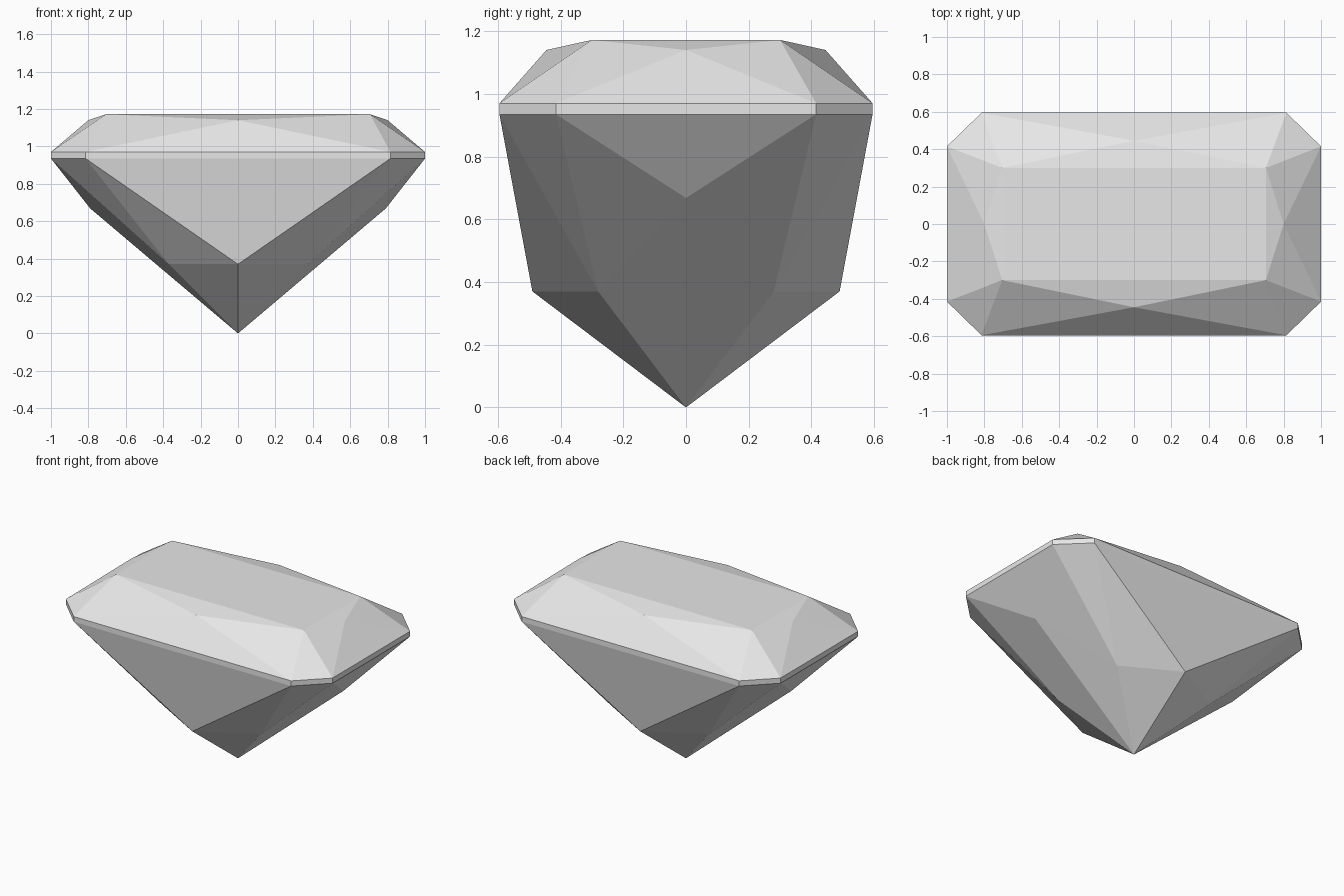
import bpy
import bmesh

cube = bpy.data.objects.get("Cube")
if cube:
    bpy.data.objects.remove(cube)

GIRDLE_LOW, GIRDLE_HIGH = 0.935, 0.97

stone = bpy.data.materials.new("pale_grey_stone")
stone.use_nodes = True
colour = (0.8, 0.8, 0.8, 1)
stone.diffuse_color = colour
stone.node_tree.nodes["Principled BSDF"].inputs["Base Color"].default_value = colour


def girdle_corner(sx, sy, z):
    """The long-side and short-side ends of one clipped corner."""
    return (0.815 * sx, 0.595 * sy, z), (sx, 0.415 * sy, z)


def facets(corner, long_mid, short_mid, z, tip=None):
    """Facets joining a girdle outline to four corner points and four side points."""
    faces = []
    for sx in (-1, 1):
        for sy in (-1, 1):
            a, b = girdle_corner(sx, sy, z)
            c = (corner[0] * sx, corner[1] * sy, corner[2])
            front = (0, long_mid[0] * sy, long_mid[1])
            side = (short_mid[0] * sx, 0, short_mid[1])
            faces += [(a, b, c), (a, c, front), (b, side, c)]
            if tip:
                faces += [(front, c, tip), (c, side, tip)]
    # Large triangles on the four straight sides
    for s in (-1, 1):
        faces.append((girdle_corner(-1, s, z)[0], girdle_corner(1, s, z)[0],
                      (0, long_mid[0] * s, long_mid[1])))
        faces.append((girdle_corner(s, -1, z)[1], girdle_corner(s, 1, z)[1],
                      (short_mid[0] * s, 0, short_mid[1])))
    return faces


# Crown: sloping facets, thin bevels and the flat table on top
table = (0.705, 0.30, 1.172)
tx, ty, tz = table
crown = facets(table, (0.445, 1.14), (0.80, 1.14), GIRDLE_HIGH)
for s in (-1, 1):
    crown.append(((-tx, ty * s, tz), (tx, ty * s, tz), (0, 0.445 * s, 1.14)))
    crown.append(((tx * s, -ty, tz), (tx * s, ty, tz), (0.80 * s, 0, 1.14)))
crown.append(((-tx, -ty, tz), (tx, -ty, tz), (tx, ty, tz), (-tx, ty, tz)))

# Girdle: narrow upright band around the widest outline
outline = []
for sx, sy in ((1, -1), (1, 1), (-1, 1), (-1, -1)):
    pair = girdle_corner(sx, sy, 0)
    outline += pair if sx * sy < 0 else pair[::-1]
girdle = []
for p, q in zip(outline, outline[1:] + outline[:1]):
    girdle.append(((*p[:2], GIRDLE_LOW), (*q[:2], GIRDLE_LOW),
                   (*q[:2], GIRDLE_HIGH), (*p[:2], GIRDLE_HIGH)))

# Pavilion: deep facets narrowing to the bottom point
pavilion = facets((0.37, 0.28, 0.37), (0.49, 0.37), (0.79, 0.668),
                  GIRDLE_LOW, tip=(0, 0, 0))

# Join the facets into one closed, flat-shaded stone
bm = bmesh.new()
for face in crown + girdle + pavilion:
    bm.faces.new([bm.verts.new(p) for p in face])
bmesh.ops.remove_doubles(bm, verts=bm.verts[:], dist=0.0005)
bmesh.ops.recalc_face_normals(bm, faces=bm.faces[:])
mesh = bpy.data.meshes.new("cut_gemstone")
bm.to_mesh(mesh)
bm.free()
mesh.materials.append(stone)
gem = bpy.data.objects.new("cut_gemstone", mesh)
bpy.context.collection.objects.link(gem)
